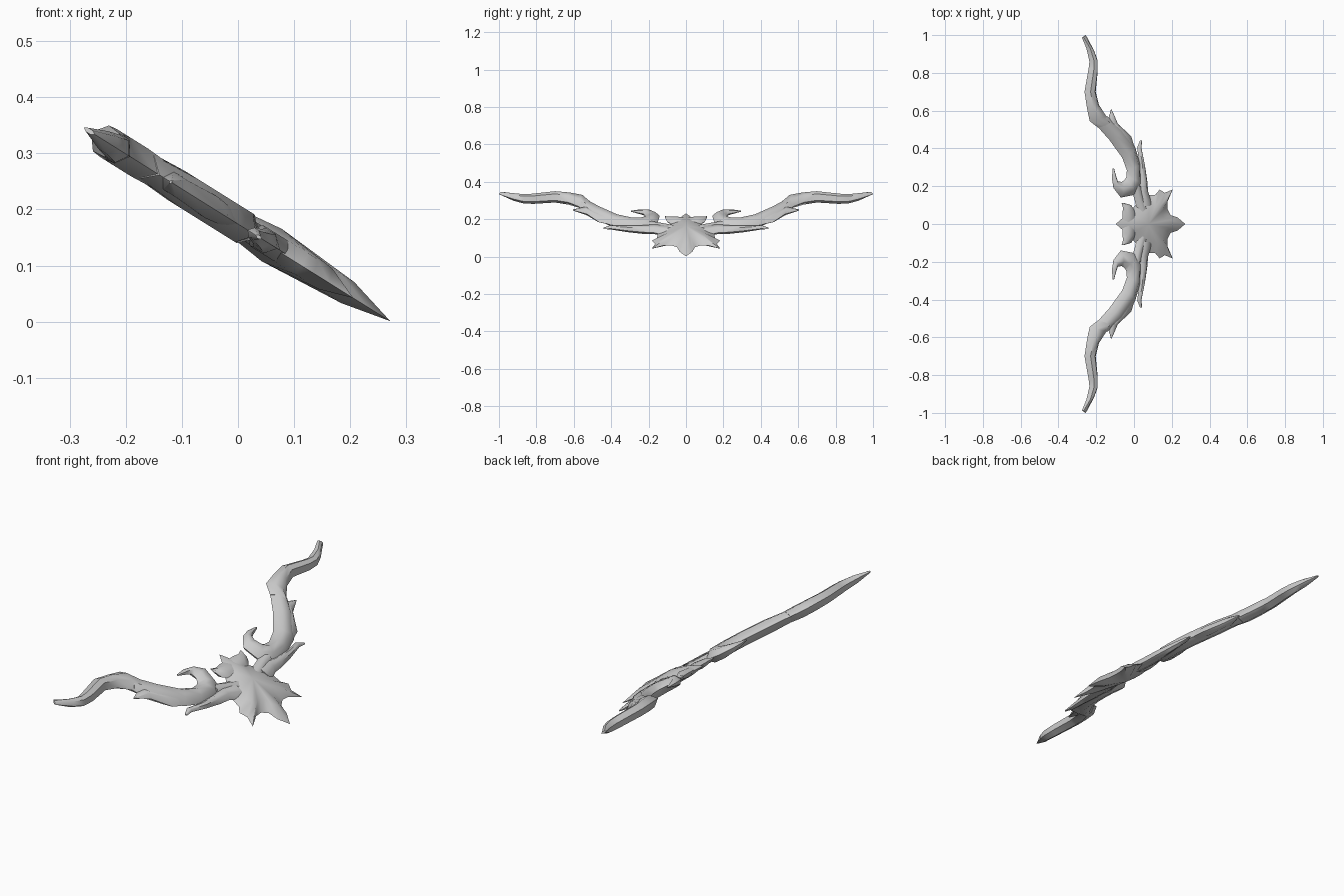
import bpy, bmesh, math
from mathutils import Vector

TILT = math.radians(32)
NORMAL = Vector((math.sin(TILT), 0, math.cos(TILT)))


def on_plane(x, y, w=0.0):
    """Point on the tilted plane of the bow, raised w along its normal."""
    return Vector((x, y, 0.174 - 0.625 * x)) + NORMAL * w


def finish(name, bm, mirror):
    bmesh.ops.remove_doubles(bm, verts=bm.verts, dist=0.0005)
    bmesh.ops.recalc_face_normals(bm, faces=bm.faces)
    mesh = bpy.data.meshes.new(name)
    bm.to_mesh(mesh)
    bm.free()
    ob = bpy.data.objects.new(name, mesh)
    bpy.context.collection.objects.link(ob)
    bpy.ops.object.select_all(action='DESELECT')
    ob.select_set(True)
    bpy.context.view_layer.objects.active = ob
    bpy.ops.object.shade_smooth_by_angle(angle=math.radians(50))
    if mirror:
        mod = ob.modifiers.new("mirror", 'MIRROR')
        mod.use_axis = (False, True, False)
        mod.use_mirror_merge = False
    return ob


def blade(name, rows):
    """Loft six-sided sections; row = left x, left y, right x, right y, half thickness."""
    bm = bmesh.new()
    rings = []
    for lx, ly, rx, ry, h in rows:
        ring = []
        for t, w in ((0, 0), (0.3, h), (0.7, h), (1, 0), (0.7, -h), (0.3, -h)):
            ring.append(bm.verts.new(on_plane(lx + (rx - lx) * t, ly + (ry - ly) * t, w)))
        rings.append(ring)
    for a, b in zip(rings, rings[1:]):
        for i in range(6):
            j = (i + 1) % 6
            bm.faces.new((a[i], a[j], b[j], b[i]))
    bm.faces.new(rings[0])
    bm.faces.new(rings[-1])
    return finish(name, bm, True)


# Wavy outer limb
blade("limb_tip", [
    (-0.275, 0.985, -0.255, 1.0, 0.004),
    (-0.252, 0.93, -0.212, 0.92, 0.018),
    (-0.236, 0.86, -0.194, 0.87, 0.023),
    (-0.24, 0.825, -0.192, 0.81, 0.025),
    (-0.262, 0.70, -0.203, 0.70, 0.027),
    (-0.25, 0.62, -0.185, 0.63, 0.029),
    (-0.235, 0.545, -0.15, 0.575, 0.029),
    (-0.19, 0.51, -0.115, 0.545, 0.026)])

# Inner limb curling into the hook
blade("limb_hook", [
    (-0.215, 0.54, -0.14, 0.57, 0.024),
    (-0.13, 0.445, -0.065, 0.51, 0.03),
    (-0.062, 0.35, 0.005, 0.41, 0.03),
    (-0.038, 0.285, 0.032, 0.32, 0.03),
    (-0.04, 0.25, 0.037, 0.21, 0.03),
    (-0.048, 0.235, 0.005, 0.155, 0.028),
    (-0.065, 0.223, -0.07, 0.14, 0.025),
    (-0.085, 0.225, -0.108, 0.19, 0.018),
    (-0.092, 0.245, -0.117, 0.24, 0.012),
    (-0.106, 0.295, -0.113, 0.295, 0.002)])

# Barb on the outside of the limb
blade("limb_barb", [
    (-0.122, 0.605, -0.118, 0.605, 0.003),
    (-0.14, 0.54, -0.085, 0.53, 0.018),
    (-0.12, 0.48, -0.015, 0.465, 0.022),
    (-0.05, 0.39, 0.005, 0.40, 0.016)])

# Curved side feather joining the limb to the shield
blade("side_feather", [
    (0.032, 0.442, 0.042, 0.442, 0.003),
    (0.017, 0.405, 0.04, 0.40, 0.010),
    (0.025, 0.34, 0.058, 0.31, 0.015),
    (0.025, 0.24, 0.07, 0.23, 0.02),
    (0.015, 0.17, 0.075, 0.17, 0.022),
    (0.02, 0.09, 0.10, 0.10, 0.022)])

# Bridge from the limb root to the shield
blade("limb_bridge", [
    (-0.02, 0.20, 0.04, 0.20, 0.02),
    (0.0, 0.14, 0.05, 0.14, 0.02),
    (0.02, 0.06, 0.08, 0.06, 0.02)])

# Small claw behind the shield
blade("rear_claw", [
    (-0.066, 0.112, -0.055, 0.112, 0.003),
    (-0.058, 0.085, -0.015, 0.10, 0.014),
    (-0.062, 0.05, 0.01, 0.06, 0.018),
    (-0.06, 0.01, 0.02, 0.01, 0.014)])

# Domed shield with three spikes
half = [(0.273, 0), (0.232, 0.035), (0.195, 0.047), (0.178, 0.08), (0.18, 0.12),
        (0.207, 0.183), (0.165, 0.165), (0.137, 0.182), (0.115, 0.155),
        (0.06, 0.15), (0.02, 0.11), (-0.035, 0.052), (-0.095, 0)]
outline = half + [(x, -y) for x, y in reversed(half[1:-1])]
bm = bmesh.new()
rim = [bm.verts.new(on_plane(x, y, -0.003)) for x, y in outline]
n = len(rim)
for side in (1, -1):
    mid = [bm.verts.new(on_plane(0.08 + (x - 0.08) * 0.6, y * 0.6, side * 0.022))
           for x, y in outline]
    top = bm.verts.new(on_plane(0.06, 0, side * 0.034))
    for i in range(n):
        j = (i + 1) % n
        bm.faces.new((rim[i], rim[j], mid[j], mid[i]))
        bm.faces.new((mid[i], mid[j], top))
finish("shield", bm, False)
